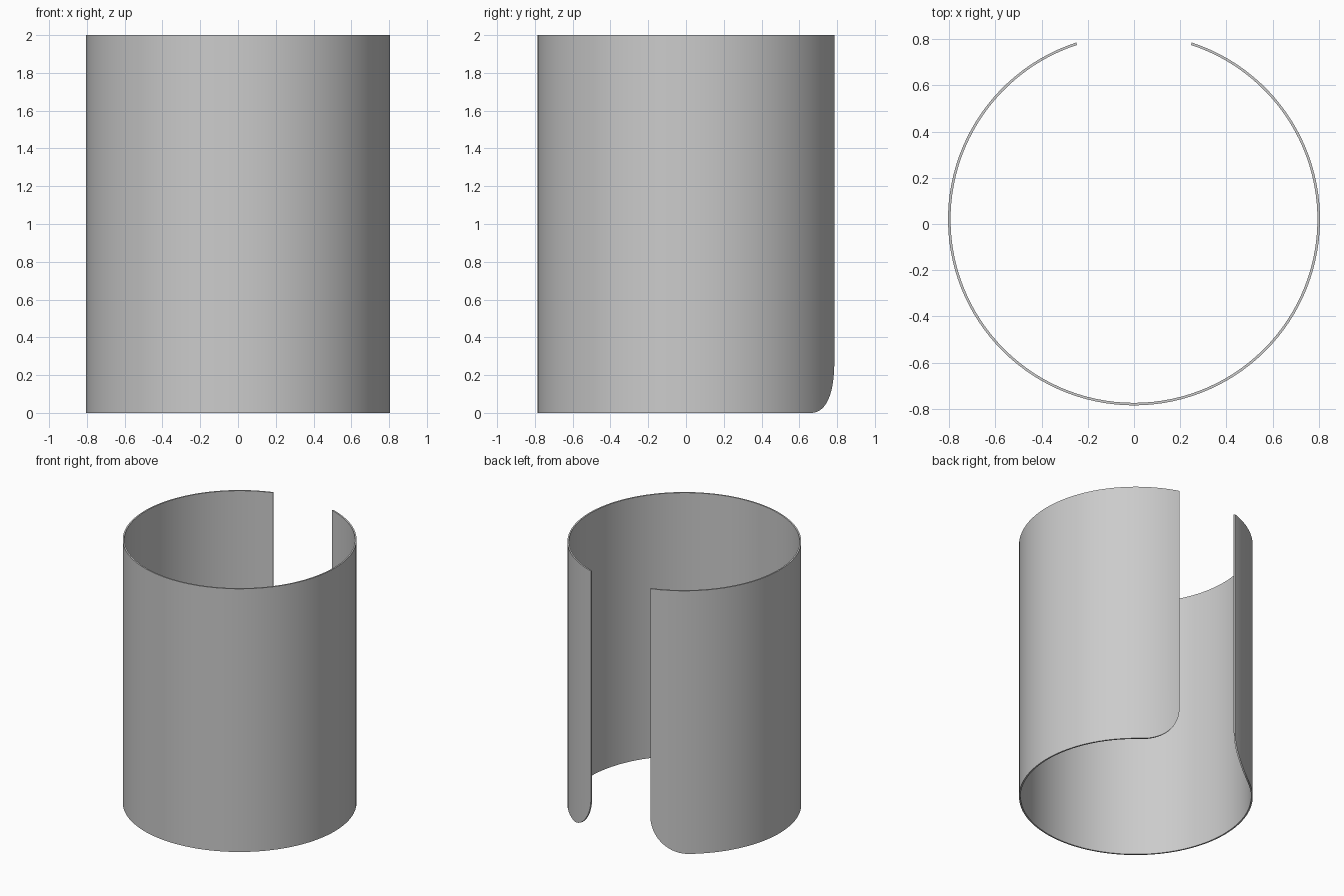
import bpy, bmesh, math

if "Cube" in bpy.data.objects:
    bpy.data.objects.remove(bpy.data.objects["Cube"])

R, CY, H = 0.805, 0.02, 2.0        # outer radius, axis offset, height
THICK = 0.011
CORNER = 0.27                      # rounded lower corners beside the slot
HALF_LEN = R * (math.pi - math.asin(0.25 / R))   # arc length from front centre to slot
N_CORNER, N_BODY = 20, 96

# Unrolled outline of the bottom edge: (arc position, height)
corner = []
for i in range(N_CORNER):
    a = math.pi / 2 * i / N_CORNER
    corner.append((HALF_LEN - CORNER + CORNER * math.cos(a), CORNER * (1 - math.sin(a))))
flat = HALF_LEN - CORNER
body = [(flat - 2 * flat * i / N_BODY, 0.0) for i in range(N_BODY + 1)]
outline = corner + body + [(-s, z) for s, z in reversed(corner)]

# Wrap the outline round the axis and raise it to the straight top rim
bm = bmesh.new()
columns = []
for s, z in outline:
    t = s / R
    x, y = R * math.sin(t), CY - R * math.cos(t)
    columns.append([bm.verts.new((x, y, h)) for h in (z, 0.4, 1.2, H)])
for a, b in zip(columns, columns[1:]):
    for i in range(3):
        bm.faces.new((b[i], a[i], a[i + 1], b[i + 1]))
bm.normal_update()

mesh = bpy.data.meshes.new("split_sleeve")
bm.to_mesh(mesh)
bm.free()
sleeve = bpy.data.objects.new("split_sleeve", mesh)
bpy.context.collection.objects.link(sleeve)

# Thin wall, grown inward from the outer surface
solid = sleeve.modifiers.new("wall", 'SOLIDIFY')
solid.thickness = THICK
solid.offset = -1

bpy.context.view_layer.objects.active = sleeve
sleeve.select_set(True)
bpy.ops.object.modifier_apply(modifier="wall")
bpy.ops.object.shade_smooth_by_angle(angle=math.radians(35))
